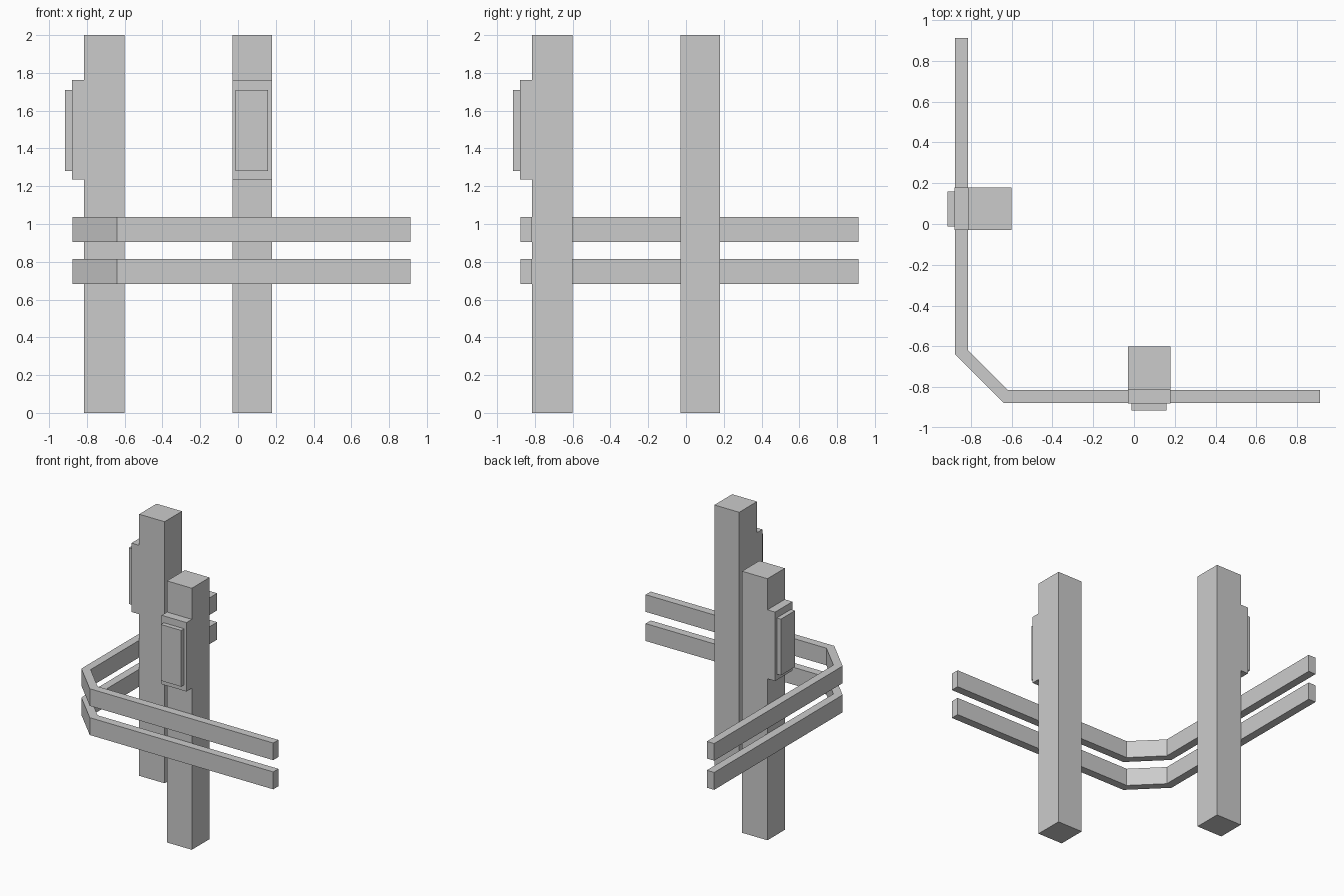
import bpy, bmesh

if "Cube" in bpy.data.objects:
    bpy.data.objects.remove(bpy.data.objects["Cube"])


def prism(name, outline, axis, lo, hi, swap=False):
    """Extrude a closed 2D outline along x or z; swap mirrors it over x = y."""
    bm = bmesh.new()
    if axis == 'z':
        pts = [(a, b, lo) for a, b in outline]
        step = (0, 0, hi - lo)
    else:
        pts = [(lo, a, b) for a, b in outline]
        step = (hi - lo, 0, 0)
    face = bm.faces.new([bm.verts.new(p) for p in pts])
    ext = bmesh.ops.extrude_face_region(bm, geom=[face], use_keep_orig=True)
    moved = [v for v in ext['geom'] if isinstance(v, bmesh.types.BMVert)]
    bmesh.ops.translate(bm, vec=step, verts=moved)
    if swap:
        for v in bm.verts:
            v.co.x, v.co.y = v.co.y, v.co.x
    bmesh.ops.recalc_face_normals(bm, faces=bm.faces)
    mesh = bpy.data.meshes.new(name)
    bm.to_mesh(mesh)
    bm.free()
    obj = bpy.data.objects.new(name, mesh)
    bpy.context.collection.objects.link(obj)
    return obj


# Side profiles (y, z) of the post with its raised housing, and of the plate
post = [(-0.60, 0), (-0.60, 2), (-0.815, 2), (-0.815, 1.762),
        (-0.88, 1.762), (-0.88, 1.235), (-0.815, 1.235), (-0.815, 0)]
plate = [(-0.88, 1.28), (-0.88, 1.71), (-0.915, 1.71), (-0.915, 1.28)]

# Front post, and its copy mirrored over the diagonal
for side, swap in (("front", False), ("left", True)):
    prism(side + "_post", post, 'x', -0.03, 0.18, swap)
    prism(side + "_plate", plate, 'x', -0.012, 0.16, swap)

# Rails bent round the chamfered corner, seen from above
half_outer = [(0.912, -0.877), (-0.64, -0.877)]
half_inner = [(-0.617, -0.815), (0.912, -0.815)]
rail = (half_outer + [(y, x) for x, y in reversed(half_outer)]
        + [(y, x) for x, y in reversed(half_inner)] + half_inner)
for name, lo, hi in (("lower_rail", 0.682, 0.815), ("upper_rail", 0.905, 1.036)):
    prism(name, rail, 'z', lo, hi)
